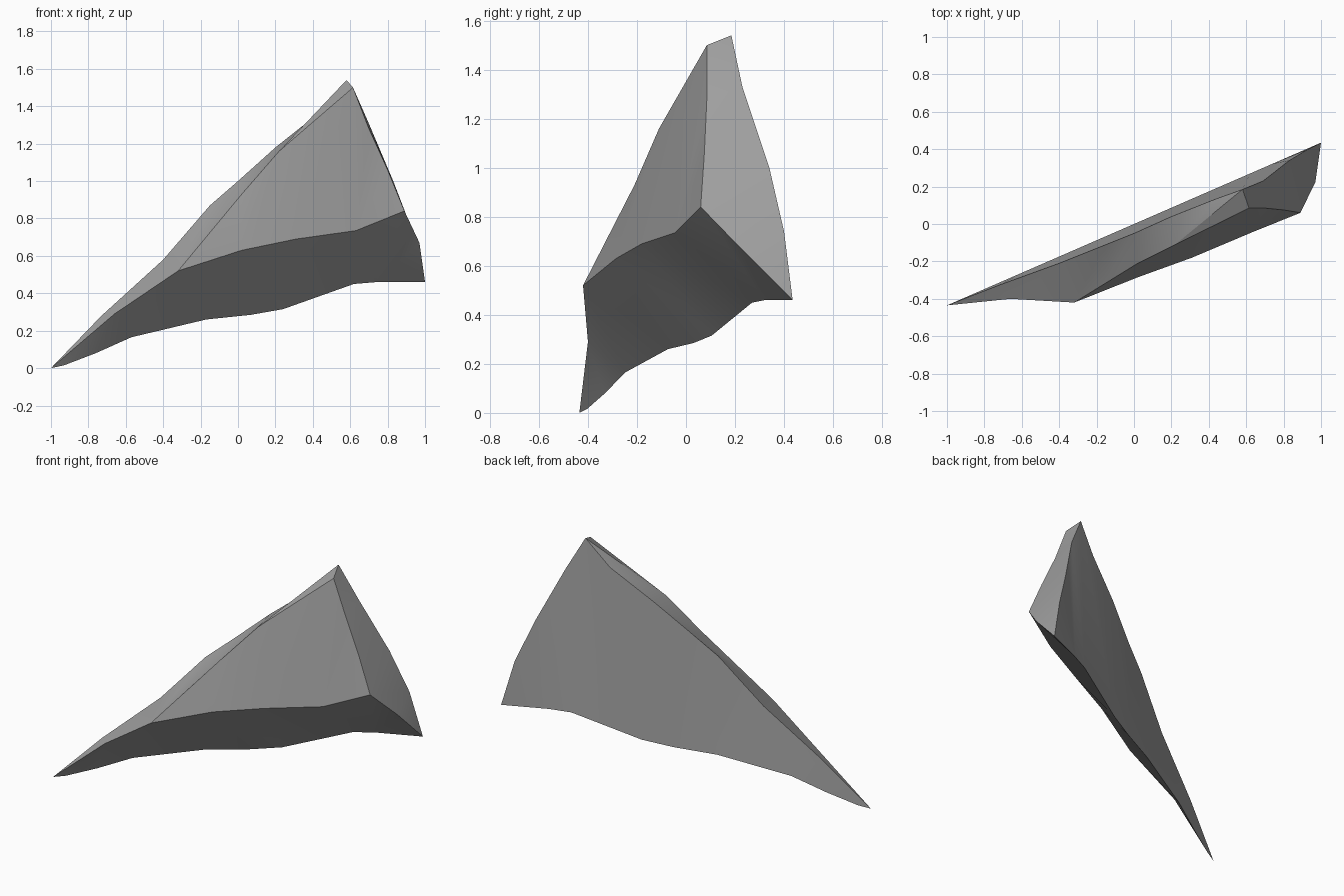
import bpy
import bmesh
import math

old_cube = bpy.data.objects.get("Cube")
if old_cube:
    bpy.data.objects.remove(old_cube, do_unlink=True)

# One plain stone colour
stone = bpy.data.materials.new("stone_grey")
stone.use_nodes = True
grey = (0.35, 0.35, 0.35, 1)
stone.diffuse_color = grey
stone.node_tree.nodes["Principled BSDF"].inputs["Base Color"].default_value = grey

# Corners of the shard
left_tip = (-1, -0.435, 0)
right_tip = (1, 0.435, 0.46)
back_peak = (0.58, 0.185, 1.54)
front_peak = (0.615, 0.085, 1.5)
shoulder = (-0.32, -0.42, 0.52)
elbow = (0.89, 0.06, 0.84)

# Chipped edges that join the corners, each running left to right
top_edge = [left_tip, (-0.73, -0.33, 0.28), (-0.4, -0.21, 0.58), (-0.15, -0.11, 0.87),
            (0, -0.05, 1), (0.2, 0.04, 1.18), (0.44, 0.135, 1.37), back_peak]
rear_edge = [back_peak, (0.69, 0.23, 1.33), (0.83, 0.34, 1), (0.93, 0.4, 0.74), right_tip]
left_keel = [left_tip, (-0.66, -0.4, 0.29), shoulder]
front_keel = [shoulder, (0.02, -0.285, 0.63), (0.31, -0.18, 0.69), (0.63, -0.045, 0.735), elbow]
right_keel = [elbow, (0.97, 0.225, 0.67), right_tip]
brow = [shoulder, (-0.14, -0.3, 0.74), (0.02, -0.21, 0.93), (0.22, -0.11, 1.16), front_peak]
cheek = [front_peak, (0.7, 0.085, 1.28), (0.8, 0.075, 1.06), elbow]

# The lower back edge lies in one upright plane through both tips
slope = right_tip[1]
base_profile = [(-0.93, 0.015), (-0.76, 0.08), (-0.57, 0.165), (-0.17, 0.26),
                (0.07, 0.285), (0.24, 0.315), (0.62, 0.45), (0.74, 0.46)]
base_edge = [left_tip] + [(x, slope * x, z) for x, z in base_profile] + [right_tip]


def join(*edges):
    """Chain edges end to end without repeating the shared corners."""
    path = list(edges[0])
    for edge in edges[1:]:
        path += edge[1:]
    return path


bm = bmesh.new()
corner_verts = {}


def vert(point):
    if point not in corner_verts:
        corner_verts[point] = bm.verts.new(point)
    return corner_verts[point]


def facet(upper, lower):
    """Stitch two edge chains with triangles, stepping along x."""
    # Where both chains leave one corner, open the fan along the upper chain
    i = 1 if upper[0] == lower[0] else 0
    j = 0
    while i < len(upper) - 1 or j < len(lower) - 1:
        step_upper = j == len(lower) - 1 or (
            i < len(upper) - 1 and upper[i + 1][0] <= lower[j + 1][0])
        a, b = upper[i], lower[j]
        if step_upper:
            i += 1
            c = upper[i]
        else:
            j += 1
            c = lower[j]
        # The last step closes to nothing where the chains meet
        if c not in (a, b):
            bm.faces.new([vert(a), vert(b), vert(c)])


# Five broad facets: back, crown, front, right end, underside
facet(join(top_edge, rear_edge), base_edge)
facet(top_edge, join(left_keel, brow))
facet(join(brow, cheek), front_keel)
facet(rear_edge, join(cheek, right_keel))
facet(join(left_keel, front_keel, right_keel), base_edge)
bmesh.ops.recalc_face_normals(bm, faces=bm.faces[:])

mesh = bpy.data.meshes.new("rock_shard")
bm.to_mesh(mesh)
bm.free()
mesh.materials.append(stone)
shard = bpy.data.objects.new("rock_shard", mesh)
bpy.context.collection.objects.link(shard)

# Soft chips within each facet, crisp ridges between facets
bpy.ops.object.select_all(action="DESELECT")
shard.select_set(True)
bpy.context.view_layer.objects.active = shard
bpy.ops.object.shade_smooth_by_angle(angle=math.radians(35))
